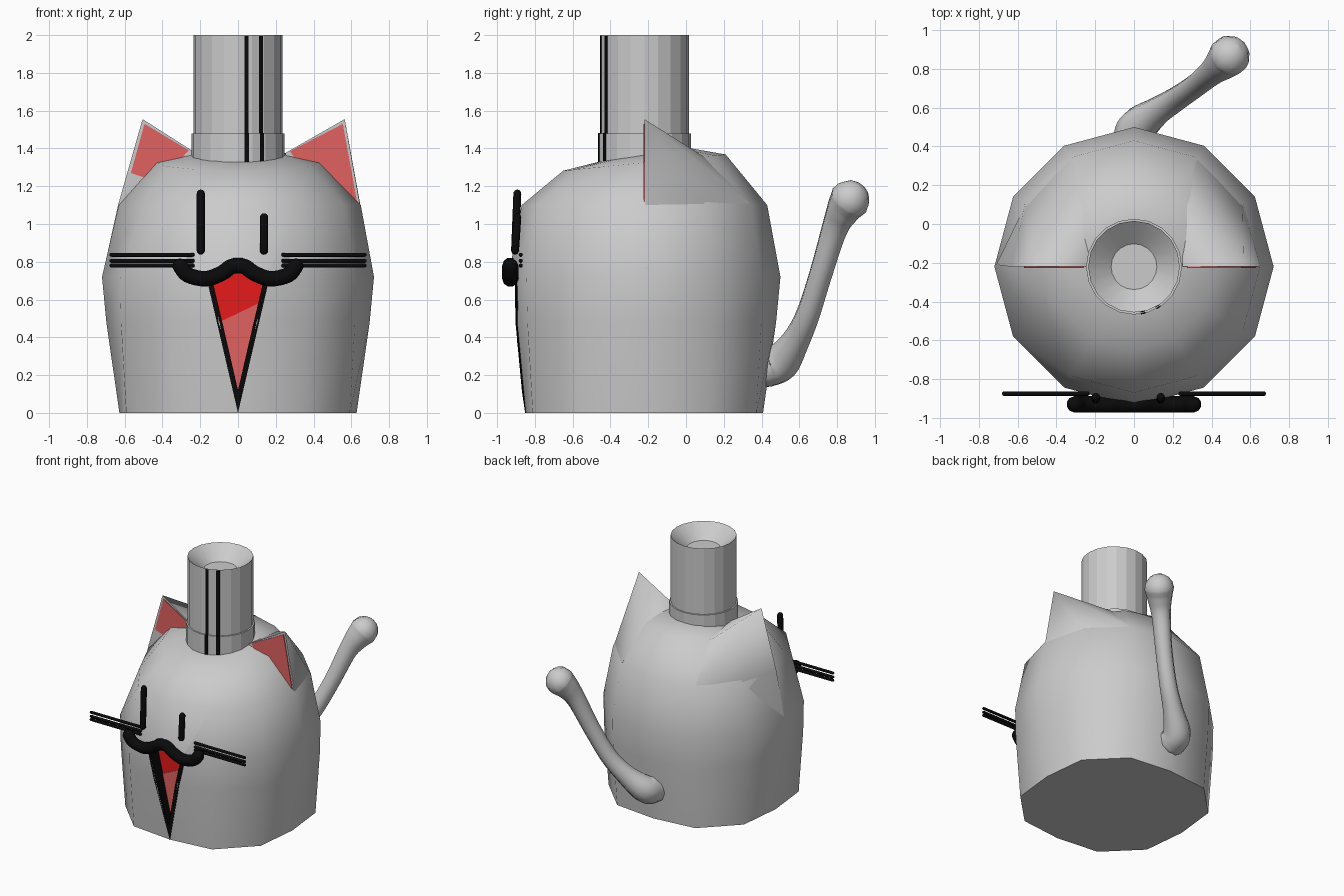
import bpy, bmesh
from math import sin, cos, pi, radians, sqrt
from mathutils import Vector

if "Cube" in bpy.data.objects:
    bpy.data.objects.remove(bpy.data.objects["Cube"])

CY = -0.22  # axis of the body and neck


def material(name, rgb):
    m = bpy.data.materials.new(name)
    m.diffuse_color = (*rgb, 1)
    m.use_nodes = True
    m.node_tree.nodes["Principled BSDF"].inputs["Base Color"].default_value = m.diffuse_color
    return m


black = material("black", (0.003, 0.003, 0.003))
red = material("red", (0.8, 0.01, 0.01))
pink = material("pink", (0.76, 0.12, 0.12))


def finish(name, bm, mat=None, smooth=None):
    bmesh.ops.recalc_face_normals(bm, faces=bm.faces)
    me = bpy.data.meshes.new(name)
    bm.to_mesh(me)
    bm.free()
    ob = bpy.data.objects.new(name, me)
    bpy.context.collection.objects.link(ob)
    if mat:
        me.materials.append(mat)
    if smooth:
        shade(ob, smooth)
    return ob


def select(ob):
    bpy.ops.object.select_all(action='DESELECT')
    ob.select_set(True)
    bpy.context.view_layer.objects.active = ob


def shade(ob, angle):
    select(ob)
    bpy.ops.object.shade_smooth_by_angle(angle=radians(angle))


def lathe(name, profile, n, smooth, tweak=lambda i, r, z: (r, z)):
    """Revolve (radius, z) points about the body axis, capped at both ends."""
    bm = bmesh.new()
    rings = []
    for r0, z0 in profile:
        ring = []
        for i in range(n):
            r, z = tweak(i, r0, z0)
            a = 2 * pi * i / n
            ring.append(bm.verts.new((r * cos(a), CY + r * sin(a), z)))
        rings.append(ring)
    for a, b in zip(rings, rings[1:]):
        for i in range(n):
            j = (i + 1) % n
            bm.faces.new((a[i], a[j], b[j], b[i]))
    bm.faces.new(rings[0])
    bm.faces.new(rings[-1])
    return finish(name, bm, None, smooth)


def prism(name, pts, front, back, mat=None):
    """Extrude an (x, z) outline in y; front and back are functions of x, z."""
    bm = bmesh.new()
    f = [bm.verts.new((x, front(x, z), z)) for x, z in pts]
    b = [bm.verts.new((x, back(x, z), z)) for x, z in pts]
    bm.faces.new(f)
    bm.faces.new(b)
    for i in range(len(pts)):
        j = (i + 1) % len(pts)
        bm.faces.new((f[i], f[j], b[j], b[i]))
    return finish(name, bm, mat)


def tube(name, pts, mat=None, steps=6):
    """Round-ended tube through (x, y, z, radius) points."""
    P = [Vector(p) for p in pts]
    P = [2 * P[0] - P[1]] + P + [2 * P[-1] - P[-2]]
    path = []
    for a, b, c, d in zip(P, P[1:], P[2:], P[3:]):
        for k in range(steps):
            t = k / steps
            path.append(0.5 * (2 * b + (c - a) * t + (2 * a - 5 * b + 4 * c - d) * t * t
                               + (3 * b - a - 3 * c + d) * t ** 3))
    path.append(P[-2])

    def cap(end, prev):
        d = (end.xyz - prev.xyz).normalized()
        return [Vector((*(end.xyz + d * end.w * sin(radians(a))), end.w * cos(radians(a))))
                for a in (25, 50, 70, 88)]
    path = cap(path[0], path[1])[::-1] + path + cap(path[-1], path[-2])
    cu = bpy.data.curves.new(name, 'CURVE')
    cu.dimensions = '3D'
    cu.bevel_depth = 1
    cu.bevel_resolution = 3
    cu.use_fill_caps = True
    sp = cu.splines.new('POLY')
    sp.points.add(len(path) - 1)
    for q, p in zip(sp.points, path):
        q.co = (p.x, p.y, p.z, 1)
        q.radius = p.w
    ob = bpy.data.objects.new(name, cu)
    bpy.context.collection.objects.link(ob)
    if mat:
        cu.materials.append(mat)
    select(ob)
    bpy.ops.object.convert(target='MESH')
    shade(bpy.context.object, 60)


# Body: twelve-sided, squarer at the foot, its shoulder dipping towards the front
profile = [(0.628, 0), (0.697, 0.48), (0.72, 0.72), (0.65, 1.1), (0.43, 1.325), (0.22, 1.37)]


def body_shape(i, r, z):
    if z < 0.7 and i % 3:
        r += 0.055 * (1 - z / 0.72)
    if z == 1.1:
        r *= {6: 0.97, 7: 0.89}.get(i, 1)
    if z > 1.2:
        z += (0.1 if z < 1.35 else 0.16) * r * sin(2 * pi * i / 12)
    return r, z


body = lathe("body", profile, 12, 50, body_shape)


def skin(x, z):
    """Front surface of the body."""
    for (r0, z0), (r1, z1) in zip(profile, profile[1:]):
        if z <= z1:
            r = r0 + (r1 - r0) * (z - z0) / (z1 - z0)
            return CY - r + (0.12 + 0.148 * min(1, z / 0.72)) * abs(x)


# Mouth: V-shaped recess with black sides and a red inside
cutter = prism("mouth_cutter", [(-0.155, 0.74), (0.155, 0.74), (0, 0.03)],
               lambda x, z: -1.1, lambda x, z: -0.79)
cutter.hide_render = True
mod = body.modifiers.new("mouth", 'BOOLEAN')
mod.operation = 'DIFFERENCE'
mod.object = cutter
select(body)
bpy.ops.object.modifier_apply(modifier="mouth")
bpy.data.objects.remove(cutter)
for s, side in ((-1, "left"), (1, "right")):
    prism("mouth_edge_" + side,
          [(s * 0.168, 0.72), (s * 0.112, 0.48), (0, 0), (0, 0.12), (s * 0.083, 0.48), (s * 0.14, 0.72)],
          lambda x, z: skin(x, z) - 0.004, lambda x, z: -0.785, black)
prism("mouth_inside", [(-0.15, 0.74), (0.15, 0.74), (0.12, 0.585), (-0.1, 0.48)],
      lambda x, z: -0.815, lambda x, z: -0.78, red)
prism("tongue", [(-0.1, 0.48), (0.12, 0.585), (0, 0.06)],
      lambda x, z: -0.82, lambda x, z: -0.78, pink)

# Muzzle, eyes and whiskers
half = [(0.305, 0.775), (0.265, 0.73), (0.17, 0.71), (0.085, 0.74), (0.04, 0.772)]
muzzle = [(-x, z) for x, z in half] + [(0, 0.78)] + [(x, z) for x, z in half[::-1]]
tube("muzzle", [(x, -0.93, z, 0.043) for x, z in muzzle], black, 4)
tube("eye_left", [(-0.197, -0.905, 0.86, 0.022), (-0.197, -0.893, 1.16, 0.022)], black, 1)
tube("eye_right", [(0.138, -0.905, 0.86, 0.022), (0.138, -0.893, 1.035, 0.022)], black, 1)
for s, side in ((-1, "left"), (1, "right")):
    for i, z in enumerate((0.78, 0.805, 0.837)):
        tube(f"whisker_{side}_{i + 1}",
             [(s * 0.24, -0.875, z, 0.011), (s * 0.67, -0.875, z, 0.011)], black, 1)

# Ears: flat front with a pink panel, sloping back into the body
ears = {"left": (-1, (-0.505, 1.555), (-0.23, 1.38), (-0.58, 1.27),
                 [(-0.495, 1.53), (-0.26, 1.39), (-0.42, 1.22), (-0.567, 1.27)]),
        "right": (1, (0.565, 1.555), (0.25, 1.375), (0.64, 1.13),
                  [(0.555, 1.53), (0.275, 1.385), (0.4, 1.2), (0.63, 1.12)])}
for side, (s, tip, inner, outer, panel) in ears.items():
    bm = bmesh.new()
    for x, z in (tip, inner, outer, (s * 0.635, 1.1), (s * 0.3, 1.2)):
        bm.verts.new((x, CY, z))
    for p in ((0.25, 0.12, 1.34), (0.325, 0.335, 1.11), (0.56, 0.1, 1.1), (0.71, CY + 0.01, 0.76)):
        bm.verts.new((s * p[0], p[1], p[2]))
    bmesh.ops.convex_hull(bm, input=bm.verts)
    finish("ear_" + side, bm, None, 60)
    prism("ear_panel_" + side, panel, lambda x, z: CY - 0.006, lambda x, z: CY + 0.01, pink)

# Neck: collar, pipe and shallow funnel in the top
lathe("neck", [(0.247, 1.3), (0.247, 1.48), (0.236, 1.48), (0.236, 2.0), (0.118, 1.9)], 20, 15)

# Two black stripes down the front of the neck
for k, deg in enumerate((11, 31)):
    for part, r, z0, z1 in (("collar", 0.247, 1.31, 1.481), ("pipe", 0.236, 1.48, 1.995)):
        a = radians(deg)
        x = r * sin(a)
        arc = lambda x, z, r=r: CY - sqrt(r * r - x * x) - 0.002
        w = 0.011 * cos(a) + 0.001
        prism(f"stripe_{part}_{k + 1}", [(x - w, z0), (x + w, z0), (x + w, z1), (x - w, z1)],
              arc, lambda x, z, f=arc: f(x, z) + 0.008, black)

# Tail
tube("tail", [(0.0, 0.42, 0.24, 0.11), (0.02, 0.50, 0.27, 0.103), (0.12, 0.58, 0.38, 0.075),
              (0.22, 0.645, 0.52, 0.064), (0.32, 0.715, 0.74, 0.062), (0.405, 0.785, 0.97, 0.07),
              (0.455, 0.83, 1.07, 0.09), (0.49, 0.865, 1.125, 0.108)])
